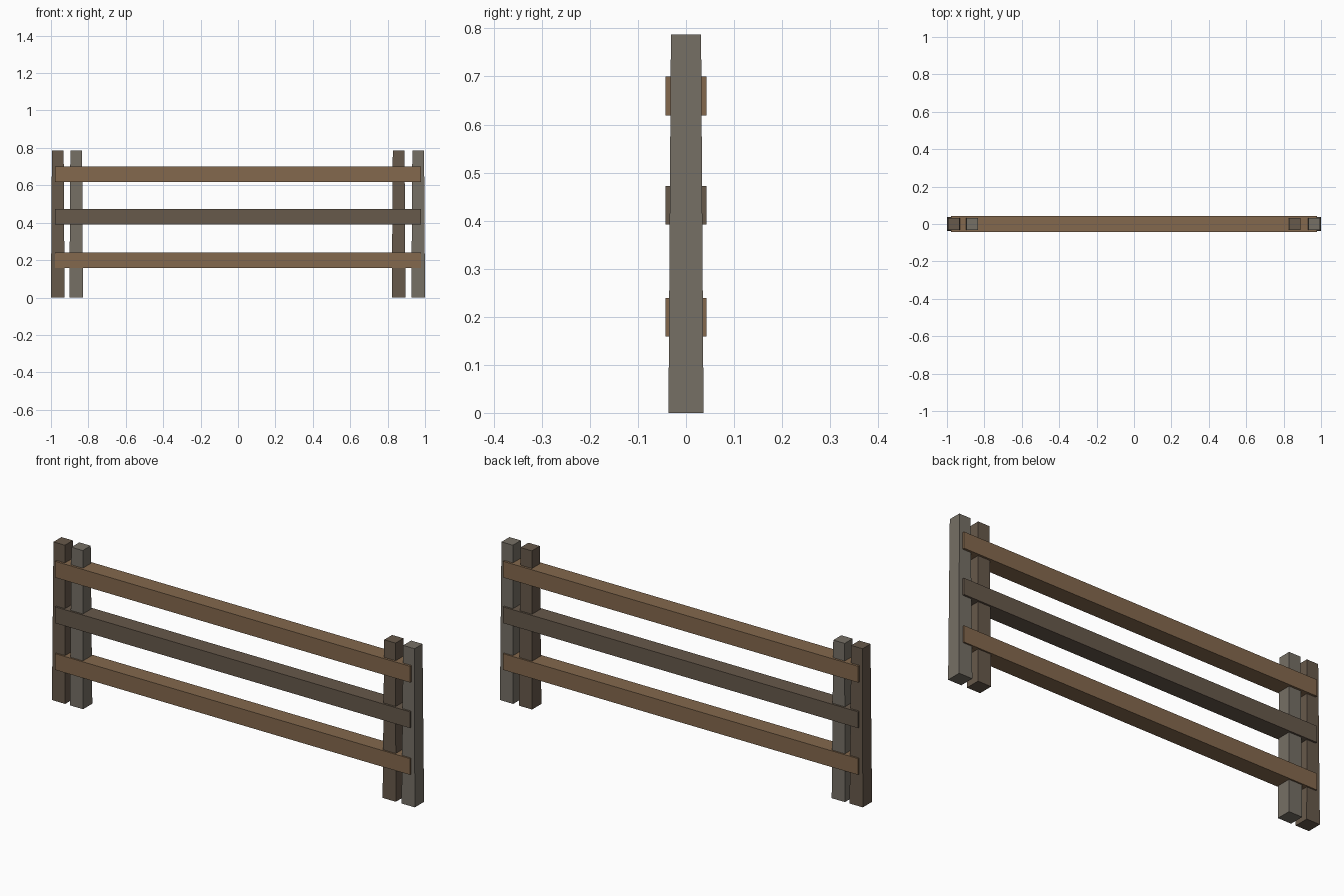
import bpy
import bmesh

if "Cube" in bpy.data.objects:
    bpy.data.objects.remove(bpy.data.objects["Cube"])


def material(name, rgb):
    m = bpy.data.materials.new(name)
    m.diffuse_color = (*rgb, 1)
    m.use_nodes = True
    m.node_tree.nodes["Principled BSDF"].inputs["Base Color"].default_value = m.diffuse_color
    return m


brown = material("warm_wood", (0.23, 0.14, 0.075))
dark = material("dark_wood", (0.135, 0.1, 0.07))
grey = material("weathered_wood", (0.18, 0.16, 0.13))


def box(name, center, size, mat, top_scale=1.0):
    """Flat-faced box whose top can be narrower than its base."""
    bm = bmesh.new()
    bmesh.ops.create_cube(bm, size=1)
    for v in bm.verts:
        k = top_scale if v.co.z > 0 else 1.0
        v.co.x *= size[0] * k
        v.co.y *= size[1] * k
        v.co.z *= size[2]
    mesh = bpy.data.meshes.new(name)
    bm.to_mesh(mesh)
    bm.free()
    mesh.materials.append(mat)
    obj = bpy.data.objects.new(name, mesh)
    obj.location = center
    bpy.context.collection.objects.link(obj)
    return obj


# Tapered upright posts, a pair at each end
HEIGHT = 0.787
for name, x, mat in (
    ("post_left_outer", -0.9635, dark),
    ("post_left_inner", -0.865, grey),
    ("post_right_inner", 0.859, dark),
    ("post_right_outer", 0.9635, grey),
):
    box(name, (x, 0, HEIGHT / 2), (0.073, 0.073, HEIGHT), mat, top_scale=0.86)

# Horizontal rails running through the posts
for name, z, mat in (
    ("rail_lower", 0.199, brown),
    ("rail_middle", 0.432, dark),
    ("rail_upper", 0.659, brown),
):
    box(name, (0, 0, z), (1.956, 0.086, 0.081), mat)
